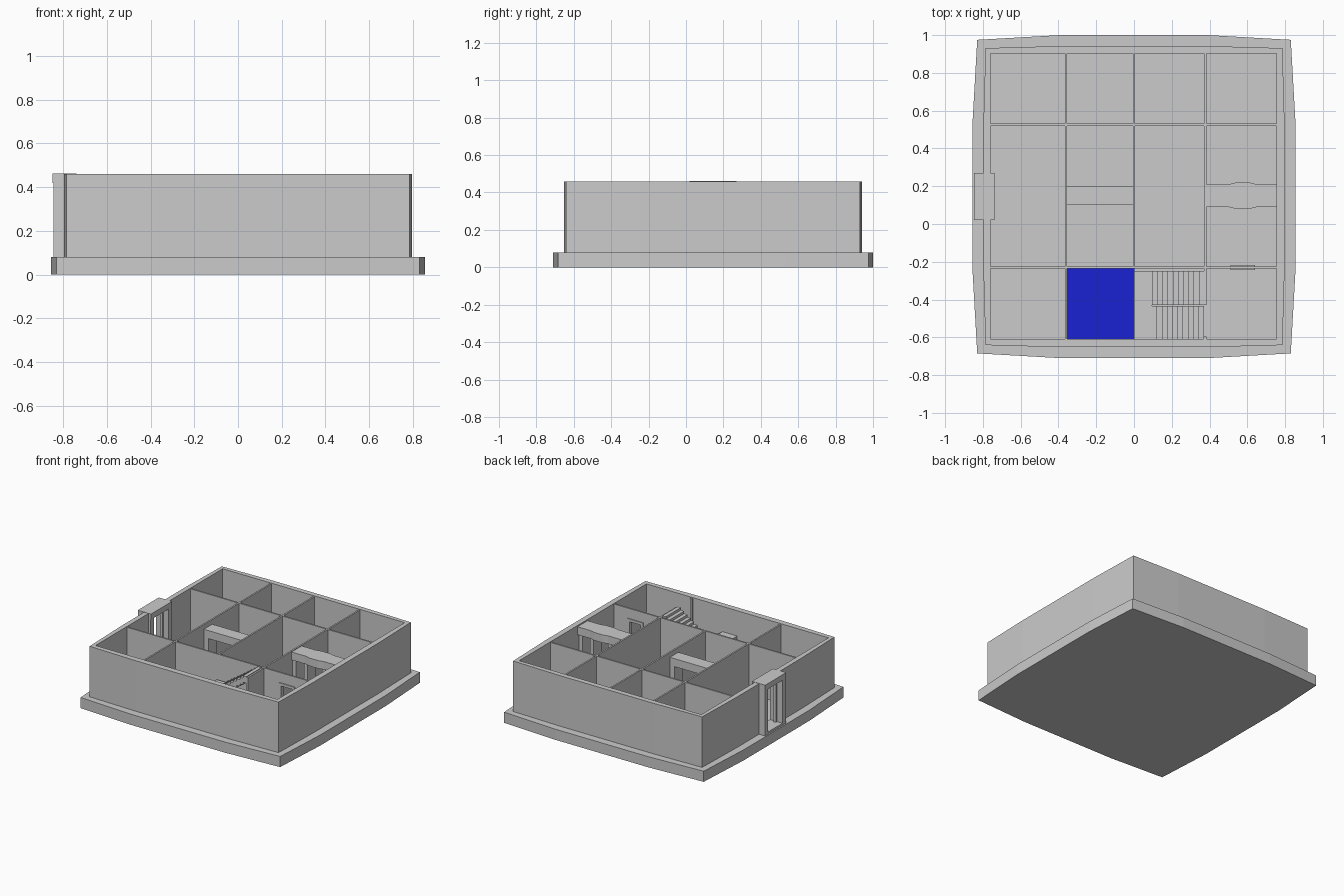
import bpy, bmesh

if "Cube" in bpy.data.objects:
    bpy.data.objects.remove(bpy.data.objects["Cube"])

CY = 0.145           # plan centre in y
FLOOR, TOP = 0.08, 0.46
T = 0.012            # partition thickness


def prism(name, pts, z0, z1):
    bm = bmesh.new()
    f = bm.faces.new([bm.verts.new((x, y, z0)) for x, y in pts])
    ext = bmesh.ops.extrude_face_region(bm, geom=[f])
    verts = [v for v in ext["geom"] if isinstance(v, bmesh.types.BMVert)]
    bmesh.ops.translate(bm, verts=verts, vec=(0, 0, z1 - z0))
    bmesh.ops.recalc_face_normals(bm, faces=bm.faces)
    me = bpy.data.meshes.new(name)
    bm.to_mesh(me)
    bm.free()
    ob = bpy.data.objects.new(name, me)
    bpy.context.collection.objects.link(ob)
    return ob


def box(name, x0, x1, y0, y1, z0, z1):
    return prism(name, [(x0, y0), (x1, y0), (x1, y1), (x0, y1)], z0, z1)


def cut(ob, *bounds):
    cutter = box("cutter", *bounds)
    cutter.hide_render = True
    mod = ob.modifiers.new("cut", 'BOOLEAN')
    mod.operation, mod.object, mod.solver = 'DIFFERENCE', cutter, 'EXACT'
    bpy.context.view_layer.objects.active = ob
    bpy.ops.object.modifier_apply(modifier=mod.name)
    bpy.data.objects.remove(cutter)


def bulged(corner, mid, k=0.39):
    """Twelve-sided outline: a square with gently bowed sides."""
    side = [(-corner, -corner), (-k, -mid), (k, -mid)]
    pts = []
    for _ in range(4):
        pts += side
        side = [(-y, x) for x, y in side]
    return [(x, y + CY) for x, y in pts]


# Plinth and outer wall with entrance opening
prism("plinth", bulged(0.83, 0.855), 0, FLOOR)
X0, X1, Y0, Y1 = -0.76, 0.755, -0.608, 0.903
wall = prism("outer_wall", bulged(0.786, 0.797), FLOOR, TOP)
cut(wall, X0, X1, Y0, Y1, FLOOR - 0.05, TOP + 0.1)
cut(wall, -1, -0.7, 0.05, 0.24, FLOOR - 0.05, TOP + 0.1)

# Entrance portal: posts, lintel, threshold and inner frame
for y in (0.02, 0.23):
    box("portal_post", -0.845, -0.74, y, y + 0.04, FLOOR, 0.42)
for y in (0.06, 0.215):
    box("portal_inner_post", -0.80, -0.78, y, y + 0.015, FLOOR, 0.42)
box("portal_lintel", -0.848, -0.738, 0.02, 0.27, 0.42, 0.462)
box("portal_inner_lintel", -0.80, -0.78, 0.06, 0.23, 0.40, 0.42)
box("portal_threshold", -0.845, -0.74, 0.06, 0.23, FLOOR, 0.095)

# Partition walls
H = 0.455
YA, YB = -0.23, 0.526
box("back_cross_partition", X0, X1, YB - T / 2, YB + T / 2, FLOOR, H)
front = box("front_cross_partition", X0, X1, YA - T / 2, YA + T / 2, FLOOR, H)
cut(front, 0.53, 0.62, YA - 0.1, YA + 0.1, FLOOR - 0.05, 0.36)
for x, y in ((-0.36, Y0), (0.0, YA), (0.377, -0.43)):
    box("long_partition", x - T / 2, x + T / 2, y, Y1, FLOOR, H)

# Door frame in the front cross partition
for x in (0.51, 0.62):
    box("door_jamb", x, x + 0.02, YA - 0.013, YA + 0.013, FLOOR, 0.36)
box("door_head", 0.51, 0.64, YA - 0.013, YA + 0.013, 0.36, 0.38)

# Central room portal beam with posts
box("hall_beam", -0.354, -0.006, 0.10, 0.20, 0.36, 0.42)
for x in (-0.354, -0.046):
    box("hall_post", x, x + 0.04, 0.10, 0.20, FLOOR, 0.36)

# Right room portal beam, wider in the middle, with posts
beam = [(0.383, 0.09), (0.50, 0.09), (0.54, 0.08), (0.61, 0.08), (0.65, 0.09),
        (0.755, 0.09)]
prism("side_beam", beam + [(x, 0.30 - y) for x, y in reversed(beam)], 0.39, 0.45)
for x in (0.383, 0.48, 0.63, 0.72):
    box("side_post", x, x + 0.03, 0.10, 0.20, FLOOR, 0.39)

# Two-flight stair with half landing and newel posts
N, SX0, SX1 = 10, 0.095, 0.371
LAND = 0.27
run = (SX1 - SX0) / N
for i in range(N):
    rise = (i + 1) / N
    low, high = FLOOR + (LAND - FLOOR) * rise, LAND + (TOP - LAND) * rise
    xl, xh = SX1 - run * i, SX0 + run * i
    box("lower_step", xl - run, xl, Y0, -0.435, FLOOR, low)
    box("upper_step", xh, xh + run, -0.43, -0.25, high - 0.05, high)
box("stair_landing", 0.0, SX0, Y0, -0.25, LAND - 0.03, LAND)
box("stair_newel", 0.368, 0.384, Y0, -0.595, FLOOR, H)

# Blue floor panel
blue = bpy.data.materials.new("blue")
blue.diffuse_color = (0.01, 0.015, 0.65, 1)
blue.use_nodes = True
blue.node_tree.nodes["Principled BSDF"].inputs["Base Color"].default_value = blue.diffuse_color
panel = box("blue_floor", -0.354, 0.003, Y0, -0.236, FLOOR, 0.085)
panel.data.materials.append(blue)
